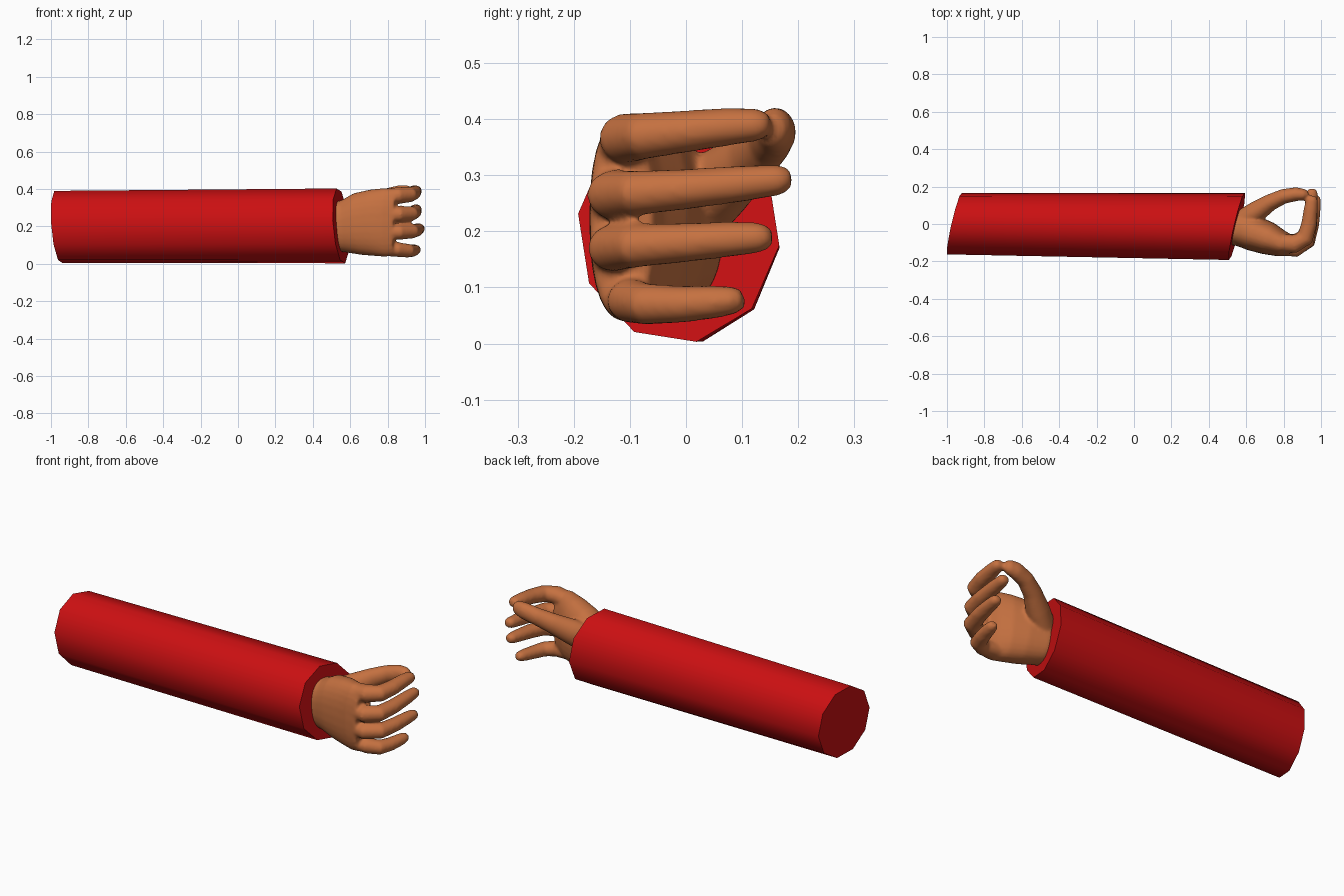
import bpy, bmesh
from math import sin, cos, radians, tau, copysign
from mathutils import Vector

if "Cube" in bpy.data.objects:
    bpy.data.objects.remove(bpy.data.objects["Cube"])


def material(name, rgb):
    m = bpy.data.materials.new(name)
    m.diffuse_color = (*rgb, 1)
    m.use_nodes = True
    m.node_tree.nodes["Principled BSDF"].inputs["Base Color"].default_value = m.diffuse_color
    return m


def finish(bm, name, mat):
    bmesh.ops.recalc_face_normals(bm, faces=bm.faces)
    me = bpy.data.meshes.new(name)
    bm.to_mesh(me)
    bm.free()
    ob = bpy.data.objects.new(name, me)
    bpy.context.collection.objects.link(ob)
    me.materials.append(mat)
    bpy.ops.object.select_all(action='DESELECT')
    ob.select_set(True)
    bpy.context.view_layer.objects.active = ob
    bpy.ops.object.shade_smooth_by_angle(angle=radians(42))
    return ob


def bridge(bm, rings):
    n = len(rings[0])
    for a, b in zip(rings, rings[1:]):
        for i in range(n):
            j = (i + 1) % n
            bm.faces.new((a[i], a[j], b[j], b[i]))
    bm.faces.new(rings[0])
    bm.faces.new(rings[-1])


def tube(bm, points, power=1.0, tip=True, n=20):
    """Loft through (x, y, z, half width, half height) sections."""
    P = [Vector(p[:3]) for p in points]
    secs = []
    for i, p in enumerate(points):
        t = (P[min(i + 1, len(P) - 1)] - P[max(i - 1, 0)]).normalized()
        secs.append((P[i], t, p[3], p[4]))
    if tip:
        c, t, a, b = secs[-1]
        secs.append((c + t * a * 0.65, t, a * 0.6, b * 0.6))
    rings = []
    for c, t, a, b in secs:
        u = Vector((0, 0, 1)).cross(t).normalized()
        v = t.cross(u)
        ring = []
        for k in range(n):
            cs, sn = cos(tau * k / n), sin(tau * k / n)
            cs = copysign(abs(cs) ** power, cs)
            sn = copysign(abs(sn) ** power, sn)
            ring.append(bm.verts.new(c + u * a * cs + v * b * sn))
        rings.append(ring)
    bridge(bm, rings)


red = material("sleeve_red", (0.6, 0.005, 0.006))
skin = material("skin", (0.56, 0.165, 0.052))

# Sleeve: ten-sided, with slanted capped ends
bm = bmesh.new()
rings = []
for x, y, z, ry, rz in ((-0.96, 0.002, 0.197, 0.166, 0.196),
                        (0.55, -0.013, 0.203, 0.181, 0.203)):
    ring = []
    for k in range(10):
        a = radians(-8 + 36 * k)
        dy, dz = ry * cos(a), rz * sin(a)
        ring.append(bm.verts.new((x + 0.23 * dy - 0.08 * dz, y + dy, z + dz)))
    rings.append(ring)
bridge(bm, rings)
finish(bm, "sleeve", red)

# Hand: palm, four curled fingers and thumb fused into one skin
bm = bmesh.new()
tube(bm, [(0.47, -0.025, 0.20, 0.085, 0.125),
          (0.56, -0.025, 0.20, 0.092, 0.138),
          (0.64, -0.050, 0.213, 0.095, 0.166),
          (0.72, -0.078, 0.220, 0.088, 0.178),
          (0.79, -0.106, 0.222, 0.070, 0.184),
          (0.84, -0.116, 0.220, 0.056, 0.175)], power=0.85, tip=False, n=28)

fingers = [
    # index
    [(0.77, -.100, .355), (0.86, -.106, .366), (0.915, -.075, .370),
     (0.936, 0, .378), (0.945, .08, .387), (0.952, .130, .390)],
    # middle
    [(0.77, -.120, .263), (0.865, -.130, .265), (0.922, -.092, .268),
     (0.940, 0, .275), (0.948, .10, .285), (0.952, .168, .292)],
    # ring
    [(0.77, -.120, .170), (0.865, -.130, .170), (0.928, -.092, .174),
     (0.952, 0, .180), (0.963, .08, .186), (0.970, .134, .189)],
    # little
    [(0.77, -.090, .082), (0.855, -.098, .076), (0.908, -.070, .070),
     (0.930, -.01, .070), (0.944, .05, .074), (0.950, .085, .077)],
]
radii = (.044, .045, .042, .038, .034, .029)
for path, s in zip(fingers, (1.04, 1.0, 0.97, 0.92)):
    tube(bm, [(*p, r * s * 1.06, r * s * 0.95) for p, r in zip(path, radii)])

tube(bm, [(0.56, 0.010, 0.235, .055, .075), (0.65, 0.062, 0.285, .058, .066),
          (0.73, 0.116, 0.330, .045, .052), (0.80, 0.148, 0.360, .040, .045),
          (0.87, 0.160, 0.378, .037, .044), (0.912, 0.157, 0.384, .030, .037)])
hand = finish(bm, "hand", skin)
rm = hand.modifiers.new("fuse", 'REMESH')
rm.mode = 'VOXEL'
rm.voxel_size = 0.008
rm.use_smooth_shade = True
sm = hand.modifiers.new("soften", 'SMOOTH')
sm.factor = 0.5
sm.iterations = 6
